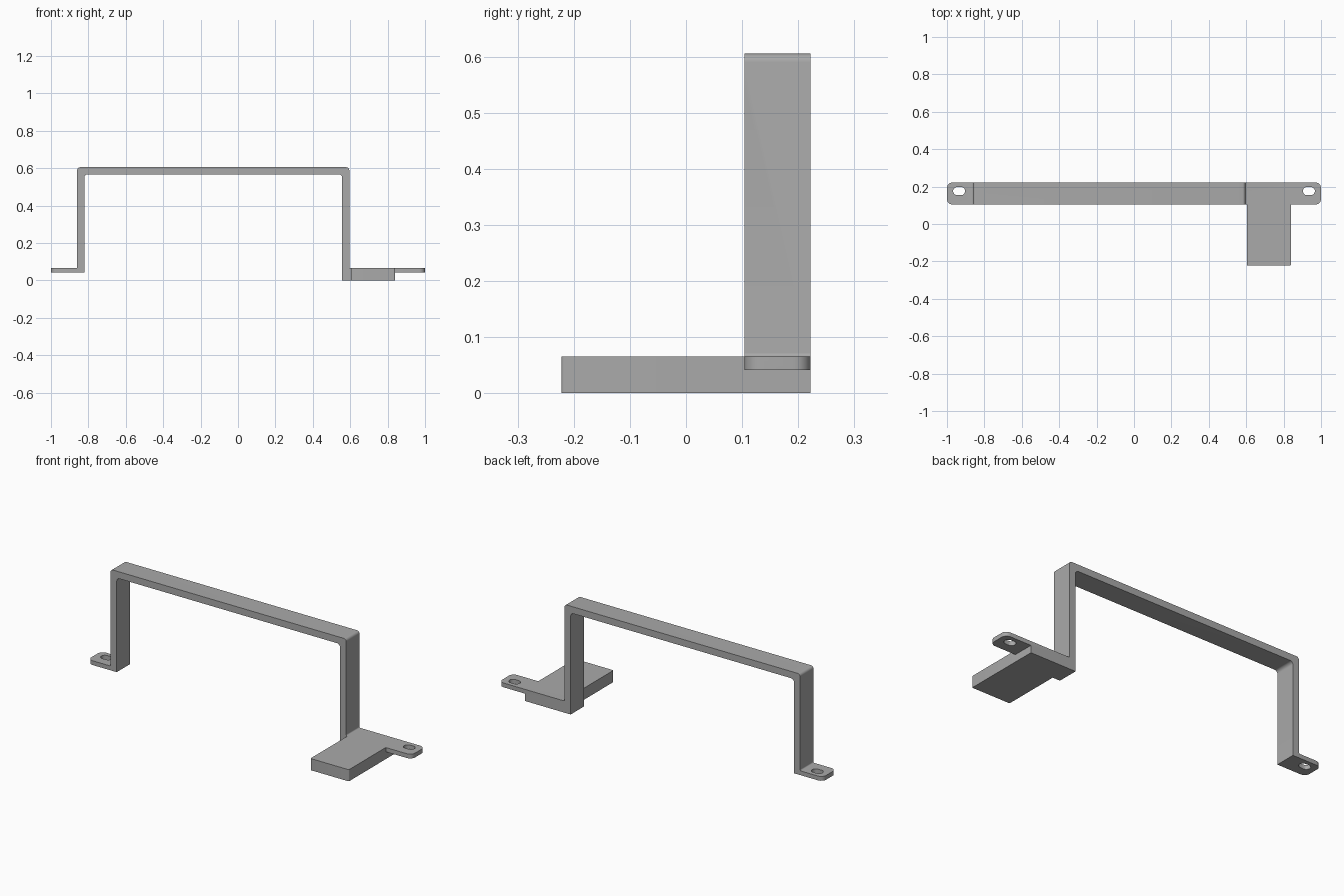
import bpy, bmesh, math
from mathutils import Vector

cube = bpy.data.objects.get("Cube")
if cube:
    bpy.data.objects.remove(cube, do_unlink=True)

grey = bpy.data.materials.new("plain_grey")
grey.use_nodes = True
colour = (0.4, 0.4, 0.4, 1)
grey.diffuse_color = colour
grey.node_tree.nodes["Principled BSDF"].inputs["Base Color"].default_value = colour

BACK, FRONT = 0.222, 0.104      # depth of the strap
TAB_LOW, TAB_TOP = 0.041, 0.065  # height of the mounting tabs


def rounded(corners, steps=6):
    """Outline from (u, v, radius) corners, with right-angle fillets."""
    out = []
    for i, (u, v, r) in enumerate(corners):
        p = Vector((u, v))
        if not r:
            out.append(p)
            continue
        a = (Vector(corners[i - 1][:2]) - p).normalized() * r
        b = (Vector(corners[(i + 1) % len(corners)][:2]) - p).normalized() * r
        for k in range(steps + 1):
            t = k / steps * math.pi / 2
            out.append(p + a * (1 - math.sin(t)) + b * (1 - math.cos(t)))
    return out


def prism(name, outline, axis, low, high):
    """Extrude an outline along y (outline in xz) or z (outline in xy)."""
    def place(p, d):
        return (p.x, d, p.y) if axis == "y" else (p.x, p.y, d)
    bm = bmesh.new()
    face = bm.faces.new([bm.verts.new(place(p, low)) for p in outline])
    top = bmesh.ops.extrude_face_region(bm, geom=[face])["geom"]
    shift = Vector(place(Vector((0, 0)), high - low))
    bmesh.ops.translate(bm, vec=shift, verts=[g for g in top if isinstance(g, bmesh.types.BMVert)])
    bmesh.ops.recalc_face_normals(bm, faces=bm.faces)
    mesh = bpy.data.meshes.new(name)
    bm.to_mesh(mesh)
    bm.free()
    mesh.materials.append(grey)
    obj = bpy.data.objects.new(name, mesh)
    bpy.context.collection.objects.link(obj)
    return obj


def combine(target, tool, operation):
    """Apply a boolean and remove the tool."""
    mod = target.modifiers.new(operation, "BOOLEAN")
    mod.object, mod.operation, mod.solver = tool, operation, "EXACT"
    bpy.context.view_layer.objects.active = target
    bpy.ops.object.modifier_apply(modifier=mod.name)
    bpy.data.objects.remove(tool, do_unlink=True)


# Bent strap: left tab, leg, top bar, leg and right tab
bracket = prism("bracket", rounded([
    (-1, TAB_LOW, 0), (-0.822, TAB_LOW, 0), (-0.822, 0.567, 0.018), (0.557, 0.567, 0.018),
    (0.557, 0, 0), (0.84, 0, 0), (0.84, TAB_LOW, 0), (1, TAB_LOW, 0),
    (1, TAB_TOP, 0), (0.595, TAB_TOP, 0.007), (0.595, 0.605, 0.015),
    (-0.86, 0.605, 0.015), (-0.86, TAB_TOP, 0.007), (-1, TAB_TOP, 0)]), "y", FRONT, BACK)

# Rounded tab ends
ends = prism("end_rounding", rounded([
    (-1, FRONT, 0.03), (1, FRONT, 0.03), (1, BACK, 0.03), (-1, BACK, 0.03)]), "z", -0.1, 0.7)
combine(bracket, ends, "INTERSECT")

# Foot block reaching forward
foot = prism("foot_block", rounded([
    (0.603, -BACK, 0.006), (0.84, -BACK, 0.006), (0.84, 0.15, 0), (0.603, 0.15, 0)]),
    "z", 0, TAB_TOP)
combine(bracket, foot, "UNION")

# Screw slots in both tabs
for side in (-1, 1):
    x, y, w, h = side * 0.935, 0.176, 0.032, 0.022
    slot = prism("slot_cutter", rounded([
        (x - w, y - h, h), (x + w, y - h, h), (x + w, y + h, h), (x - w, y + h, h)]), "z", -0.1, 0.2)
    combine(bracket, slot, "DIFFERENCE")

bracket.select_set(True)
bpy.context.view_layer.objects.active = bracket
bpy.ops.object.shade_smooth_by_angle(angle=math.radians(30))
